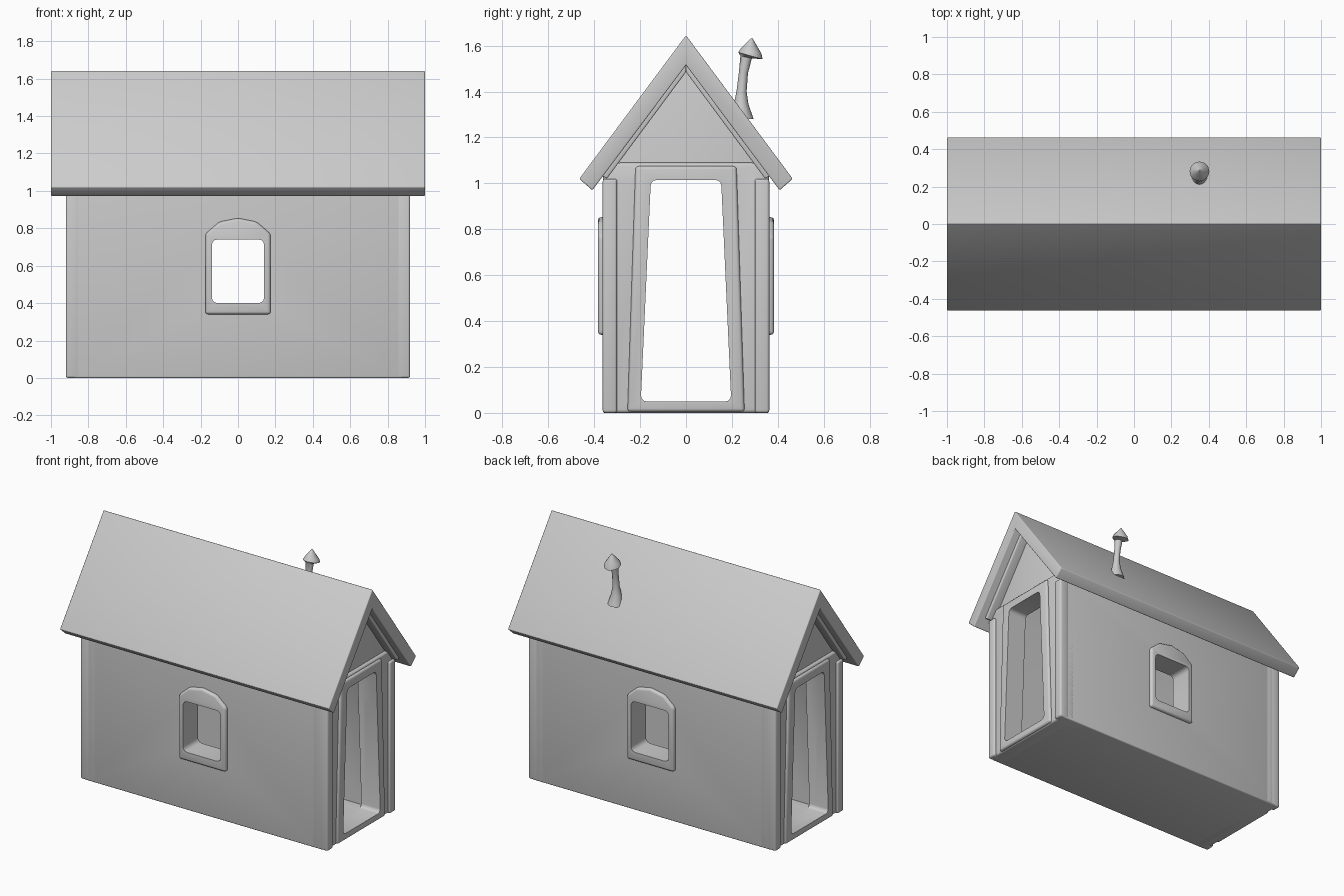
import bpy, bmesh, math
from mathutils import Vector

if "Cube" in bpy.data.objects:
    bpy.data.objects.remove(bpy.data.objects["Cube"])

grey = bpy.data.materials.new("plain grey")
grey.use_nodes = True
COLOUR = (0.6, 0.6, 0.6, 1)
grey.diffuse_color = COLOUR
grey.node_tree.nodes["Principled BSDF"].inputs["Base Color"].default_value = COLOUR


def finish(name, bm):
    bmesh.ops.recalc_face_normals(bm, faces=bm.faces)
    mesh = bpy.data.meshes.new(name)
    bm.to_mesh(mesh)
    bm.free()
    mesh.materials.append(grey)
    ob = bpy.data.objects.new(name, mesh)
    bpy.context.collection.objects.link(ob)
    return ob


def prism(name, profile, axis, start, end, bevel=0.0, lengthwise=False):
    """Extrude a profile (horizontal, z) along x or y, optionally rounding edges."""
    bm = bmesh.new()

    def place(p, depth):
        return (depth, p[0], p[1]) if axis == "x" else (p[0], depth, p[1])

    face = bm.faces.new([bm.verts.new(place(p, start)) for p in profile])
    moved = bmesh.ops.extrude_face_region(bm, geom=[face])["geom"]
    shift = Vector(place((0, 0), end - start))
    bmesh.ops.translate(bm, vec=shift, verts=[g for g in moved if isinstance(g, bmesh.types.BMVert)])
    if bevel:
        k = 0 if axis == "x" else 1
        edges = [e for e in bm.edges
                 if not lengthwise or abs(e.verts[0].co[k] - e.verts[1].co[k]) > 0.01]
        bmesh.ops.bevel(bm, geom=edges, offset=bevel, segments=3, profile=0.5, affect="EDGES")
    return finish(name, bm)


def cut(ob, cutters):
    bpy.context.view_layer.objects.active = ob
    for c in cutters:
        mod = ob.modifiers.new("opening", "BOOLEAN")
        mod.operation = "DIFFERENCE"
        mod.solver = "EXACT"
        mod.object = c
        bpy.ops.object.modifier_apply(modifier=mod.name)


def box(a, b, low, high):
    return [(a, low), (b, low), (b, high), (a, high)]


# Openings: door tunnel, window tunnel and hollow room
door_profile = [(-0.197, 0.05), (0.197, 0.05), (0.153, 1.015), (-0.153, 1.015)]
door_cutter = prism("door_cutter", door_profile, "x", -1.2, 1.2, 0.025, True)
window_cutter = prism("window_cutter", box(-0.14, 0.14, 0.4, 0.74), "y", -0.6, 0.6, 0.03, True)
room = [(-0.225, 0.05), (0.225, 0.05), (0.225, 1.06), (0, 1.36), (-0.225, 1.06)]
room_cutter = prism("room_cutter", room, "x", -0.78, 0.78)
cutters = [door_cutter, window_cutter, room_cutter]

# Gabled house body
body = [(-0.362, 0), (0.362, 0), (0.362, 1.05), (0, 1.54), (-0.362, 1.05)]
parts = [prism("house_body", body, "x", -0.885, 0.885, 0.008)]
cut(parts[0], cutters)

# Roof, one chevron with square-cut eaves
roof = [(0, 1.645), (-0.465, 1.02), (-0.408, 0.97), (0, 1.515), (0.408, 0.97), (0.465, 1.02)]
parts.append(prism("roof", roof, "x", -1, 1, 0.006))

for side, label in ((1, "left"), (-1, "right")):
    # End wall facing, below the recessed gable
    facing = prism(label + "_end_facing",
                   [(-0.362, 0), (0.362, 0), (0.362, 1.03), (0.3, 1.09), (-0.3, 1.09), (-0.362, 1.03)],
                   "x", side * 0.80, side * 0.905, 0.014)
    casing = prism(label + "_door_casing",
                   [(-0.255, 0.005), (0.255, 0.005), (0.22, 1.075), (-0.22, 1.075)],
                   "x", side * 0.80, side * 0.92, 0.014)
    for ob in (facing, casing):
        cut(ob, [door_cutter])
        parts.append(ob)
    for y in (-1, 1):
        parts.append(prism(label + "_corner_post", box(y * 0.3, y * 0.363, 0, 1.02),
                           "x", side * 0.85, side * 0.92, 0.012))
        # Thin trim where the gable meets the roof
        parts.append(prism(label + "_gable_trim",
                           [(0, 1.53), (y * 0.37, 1.035), (y * 0.345, 1.02), (0, 1.485)],
                           "x", side * 0.85, side * 0.945, 0.006))

# Arched window surrounds, front and back
arch = [(-0.175, 0.34), (0.175, 0.34), (0.175, 0.77), (0.1, 0.835), (0, 0.855),
        (-0.1, 0.835), (-0.175, 0.77)]
for side, label in ((-1, "front"), (1, "back")):
    surround = prism(label + "_window_surround", arch, "y", side * 0.3, side * 0.384, 0.016)
    cut(surround, [window_cutter])
    parts.append(surround)

# Bent stove pipe with a tilted pointed cap, lofted ring by ring: y, z, radius, tilt
rings = [(0.245, 1.28, 0.05, 0), (0.24, 1.345, 0.032, 0), (0.242, 1.4, 0.022, 0),
         (0.25, 1.48, 0.02, 0), (0.262, 1.55, 0.025, -0.2), (0.281, 1.556, 0.053, -0.28),
         (0.283, 1.575, 0.046, -0.22), (0.286, 1.632, 0.004, 0)]
bm = bmesh.new()
SIDES = 12
loops = []
for y, z, r, tilt in rings:
    loop = []
    for i in range(SIDES):
        a = math.tau * i / SIDES
        dy = r * math.sin(a)
        loop.append(bm.verts.new((0.35 + r * math.cos(a), y + dy, z + dy * math.tan(tilt))))
    loops.append(loop)
for low, high in zip(loops, loops[1:]):
    for i in range(SIDES):
        j = (i + 1) % SIDES
        bm.faces.new((low[i], low[j], high[j], high[i]))
bm.faces.new(loops[0])
bm.faces.new(loops[-1])
parts.append(finish("stove_pipe", bm))

for c in cutters:
    bpy.data.objects.remove(c)

# Soft shading that keeps the hard edges
bpy.ops.object.select_all(action="DESELECT")
for ob in parts:
    ob.select_set(True)
bpy.context.view_layer.objects.active = parts[0]
bpy.ops.object.shade_smooth_by_angle(angle=math.radians(40))
